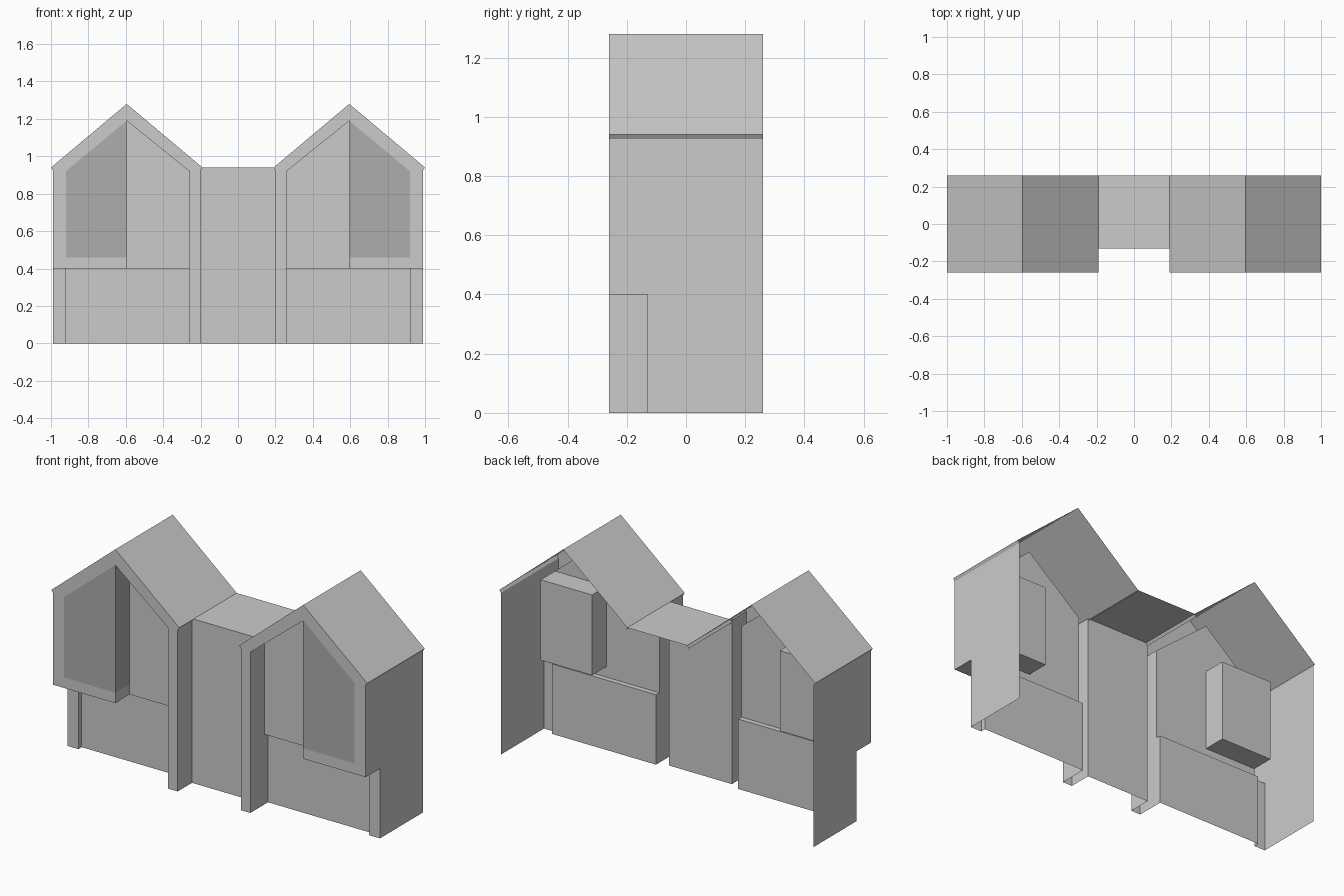
import bpy

if "Cube" in bpy.data.objects:
    bpy.data.objects.remove(bpy.data.objects["Cube"])

FRONT, MID, LOW, BACK = -0.26, -0.13, -0.10, 0.26   # depth planes
IN, JAMB, CX, SIDE, OUT = 0.20, 0.26, 0.595, 0.92, 0.99
FLOOR, SILL, EAVE, PEAK = 0.40, 0.46, 0.92, 1.19

glass = bpy.data.materials.new("dark_glass")
glass.diffuse_color = (0.42, 0.42, 0.42, 1)
glass.use_nodes = True
glass.node_tree.nodes["Principled BSDF"].inputs["Base Color"].default_value = glass.diffuse_color


def build(name, verts, faces, mirror=True, mat=None):
    me = bpy.data.meshes.new(name)
    me.from_pydata(verts, [], faces)
    ob = bpy.data.objects.new(name, me)
    bpy.context.collection.objects.link(ob)
    if mat:
        me.materials.append(mat)
    if mirror:
        ob.modifiers.new("mirror", 'MIRROR').use_mirror_merge = False
    return ob


def panel(name, pts, y, back=False, **kw):
    """Flat wall outline (x, z), anticlockwise as seen from the front."""
    order = list(range(len(pts)))
    return build(name, [(x, y, z) for x, z in pts],
                 [order[::-1] if back else order], **kw)


def strip(name, path, y0, y1, **kw):
    """Path in (x, z) swept along y; its left side is the outside."""
    n = len(path)
    verts = [(x, y, z) for y in (y0, y1) for x, z in path]
    faces = [(i, i + 1, n + i + 1, n + i) for i in range(n - 1)]
    return build(name, verts, faces, **kw)


# gable roofs with their small eave edges
strip("gable_roof", [(IN, 0.925), (0.19, 0.94), (CX, 1.28), (1.0, 0.94), (OUT, 0.925)],
      FRONT, BACK)

# outer side walls, set back on the ground floor
strip("outer_wall_upper", [(OUT, 0.925), (OUT, FLOOR)], FRONT, BACK)
strip("outer_wall_lower", [(OUT, FLOOR), (OUT, 0)], MID, BACK)

# front frame following the gable
panel("front_frame_inner", [(IN, 0), (JAMB, 0), (JAMB, EAVE), (CX, PEAK), (CX, 1.28),
                            (0.19, 0.94), (IN, 0.925)], FRONT)
panel("front_frame_outer", [(CX, FLOOR), (OUT, FLOOR), (OUT, 0.925), (1.0, 0.94), (CX, 1.28),
                            (CX, PEAK), (SIDE, EAVE), (SIDE, SILL), (CX, SILL)], FRONT)
strip("frame_reveal", [(SIDE, EAVE), (CX, PEAK), (JAMB, EAVE), (JAMB, FLOOR)], FRONT, MID)
strip("inner_side_wall", [(IN, 0), (IN, 0.94)], FRONT, MID)

# projecting bay: underside, sill edge and corner glazing
strip("bay_underside", [(OUT, FLOOR), (CX, FLOOR), (CX, SILL)], FRONT, MID)
strip("bay_glass_side", [(CX, SILL), (CX, PEAK)], FRONT, MID, mat=glass)
panel("bay_glass_front", [(CX, SILL), (SIDE, SILL), (SIDE, EAVE), (CX, PEAK)], FRONT, mat=glass)

# recessed upper wall with the window niche behind it
panel("upper_wall", [(JAMB, FLOOR), (SIDE, FLOOR), (SIDE, SILL), (CX, SILL), (CX, EAVE),
                     (SIDE, EAVE), (CX, PEAK), (JAMB, EAVE)], MID)
niche = [(CX, SILL), (CX, EAVE), (SIDE, EAVE), (SIDE, SILL)]
strip("niche_sides", niche + niche[:1], MID, 0)
panel("niche_back", niche[::-1], 0, back=True)

# ground floor wall, its side reveals and overhead ledge
panel("lower_wall", [(JAMB, 0), (SIDE, 0), (SIDE, FLOOR), (JAMB, FLOOR)], LOW)
strip("lower_reveal", [(SIDE, 0), (SIDE, FLOOR), (JAMB, FLOOR)], MID, LOW)
strip("lower_jamb", [(JAMB, FLOOR), (JAMB, 0)], FRONT, LOW)
panel("corner_post", [(SIDE, 0), (OUT, 0), (OUT, FLOOR), (SIDE, FLOOR)], MID)

# central link between the two houses
panel("link_wall", [(-IN, 0), (IN, 0), (IN, 0.94), (-IN, 0.94)], MID, mirror=False)
strip("link_roof", [(-0.19, 0.94), (0.19, 0.94)], MID, BACK, mirror=False)
